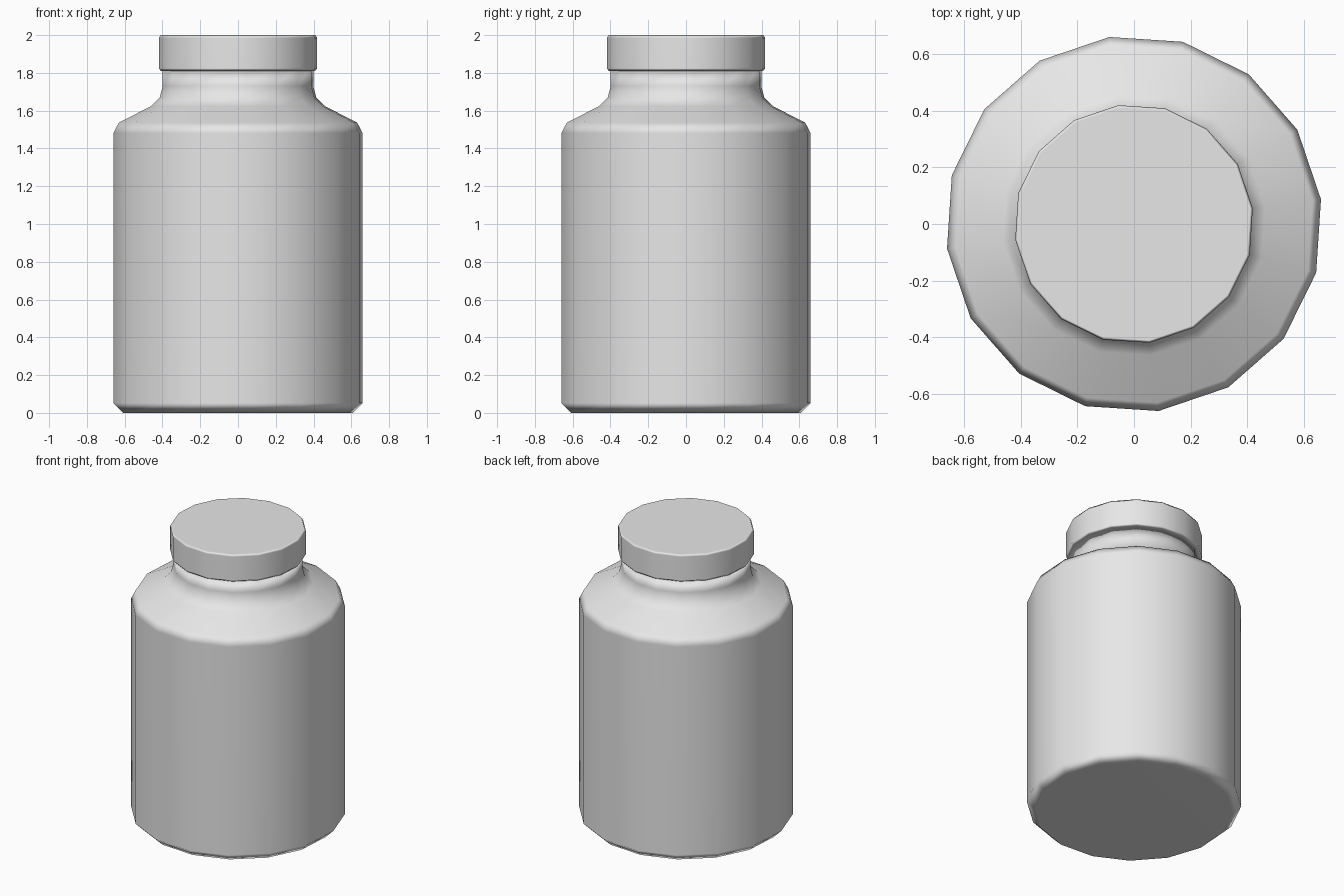
import bpy
import bmesh
from math import cos, sin, radians, tau

SIDES = 16
TURN = radians(7.5)

cube = bpy.data.objects.get("Cube")
if cube:
    bpy.data.objects.remove(cube, do_unlink=True)

grey = bpy.data.materials.new("plain grey")
grey.use_nodes = True
colour = (0.8, 0.8, 0.8, 1)
grey.diffuse_color = colour
grey.node_tree.nodes["Principled BSDF"].inputs["Base Color"].default_value = colour


def lathe(name, profile):
    """Turn (radius, height) points into a closed, softly shaded solid."""
    bm = bmesh.new()
    rings = []
    for r, z in profile:
        angles = [TURN + tau * i / SIDES for i in range(SIDES)]
        rings.append([bm.verts.new((r * cos(a), r * sin(a), z)) for a in angles])
    for low, high in zip(rings, rings[1:]):
        for i in range(SIDES):
            j = (i + 1) % SIDES
            bm.faces.new((low[i], low[j], high[j], high[i]))
    bm.faces.new(rings[0][::-1])
    bm.faces.new(rings[-1])
    for face in bm.faces:
        face.smooth = True
    mesh = bpy.data.meshes.new(name)
    bm.to_mesh(mesh)
    bm.free()
    mesh.materials.append(grey)
    obj = bpy.data.objects.new(name, mesh)
    bpy.context.collection.objects.link(obj)
    # Large faces stay even while the bevels blend
    weighted = obj.modifiers.new("even shading", 'WEIGHTED_NORMAL')
    weighted.weight = 80
    return obj


# Jar: bevelled base, straight wall, sloped shoulder, curved neck
lathe("jar_body", [
    (0.612, 0), (0.666, 0.053), (0.666, 1.48), (0.636, 1.537),
    (0.467, 1.622), (0.418, 1.67), (0.402, 1.73), (0.402, 1.83),
])

# Lid: short cap with a small bevel on both rims
lathe("lid", [
    (0.412, 1.81), (0.423, 1.824), (0.423, 1.985), (0.414, 2.0),
])
